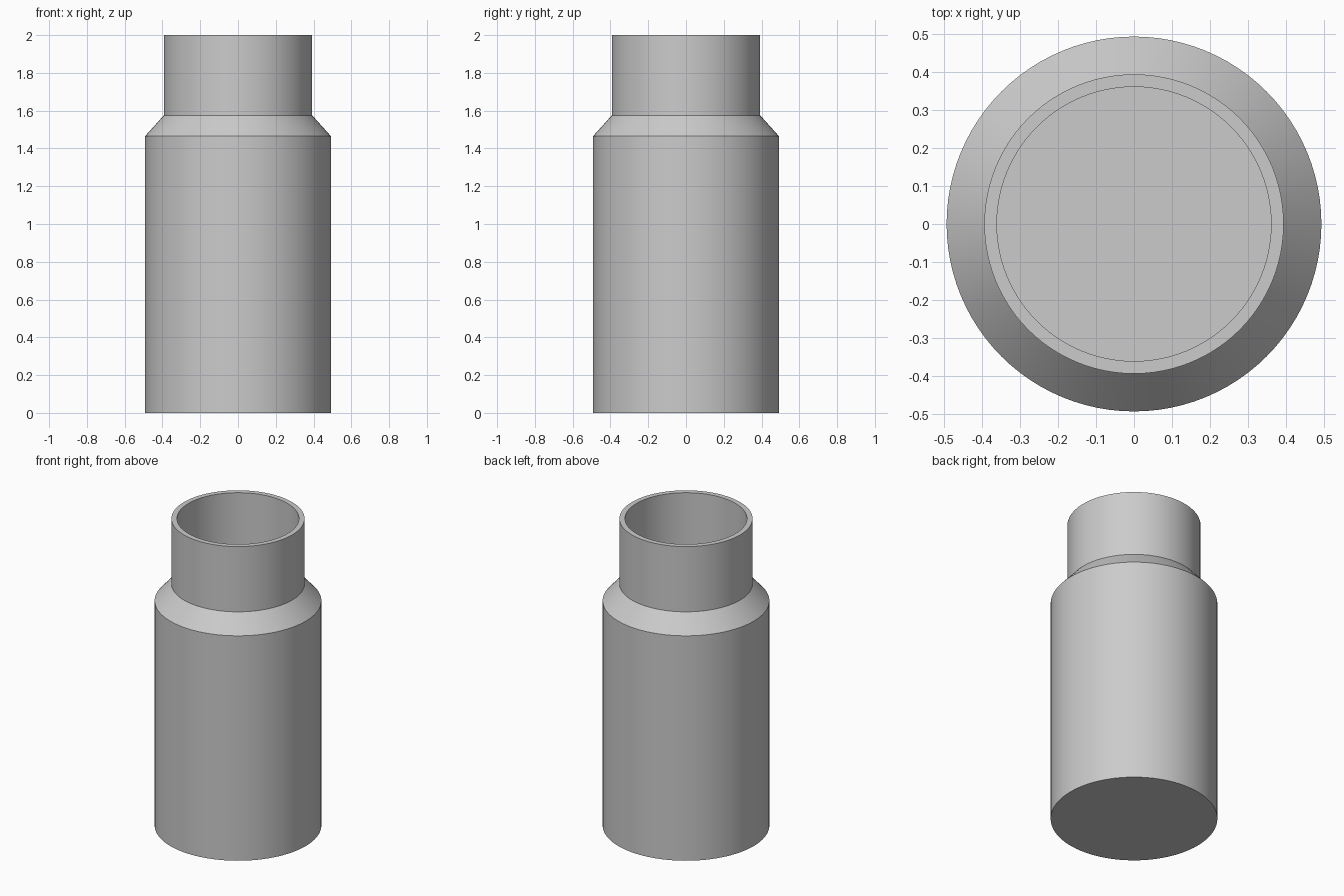
import bpy
import bmesh
import math

cube = bpy.data.objects.get("Cube")
if cube:
    bpy.data.objects.remove(cube, do_unlink=True)

SEGMENTS = 96
BODY_R, NECK_R, BORE_R = 0.492, 0.393, 0.36
SHOULDER_LOW, SHOULDER_TOP, HEIGHT = 1.465, 1.575, 2.0
WALL = NECK_R - BORE_R

# Plain grey material
grey = bpy.data.materials.new("grey")
grey.use_nodes = True
colour = (0.6, 0.6, 0.6, 1)
grey.diffuse_color = colour
grey.node_tree.nodes["Principled BSDF"].inputs["Base Color"].default_value = colour


def lathe(name, profile):
    """Revolve (radius, height) points about z and cap both end rings."""
    bm = bmesh.new()
    rings = []
    for r, z in profile:
        angles = [math.tau * i / SEGMENTS for i in range(SEGMENTS)]
        rings.append([bm.verts.new((r * math.cos(a), r * math.sin(a), z)) for a in angles])
    for low, high in zip(rings, rings[1:]):
        for i in range(SEGMENTS):
            j = (i + 1) % SEGMENTS
            bm.faces.new((low[i], low[j], high[j], high[i]))
    bm.faces.new(rings[0][::-1])
    bm.faces.new(rings[-1])
    mesh = bpy.data.meshes.new(name)
    bm.to_mesh(mesh)
    bm.free()
    mesh.materials.append(grey)
    obj = bpy.data.objects.new(name, mesh)
    bpy.context.collection.objects.link(obj)
    return obj


# Hollow bottle: outside wall up to the lip, then the inside wall down to the floor
bottle = lathe("bottle", [
    (BODY_R, 0),
    (BODY_R, SHOULDER_LOW),
    (NECK_R, SHOULDER_TOP),
    (NECK_R, HEIGHT),
    (BORE_R, HEIGHT),
    (BORE_R, SHOULDER_TOP - WALL / 2),
    (BODY_R - WALL, SHOULDER_LOW - WALL / 2),
    (BODY_R - WALL, WALL),
])

# Smooth walls with crisp rims
bpy.ops.object.select_all(action="DESELECT")
bottle.select_set(True)
bpy.context.view_layer.objects.active = bottle
bpy.ops.object.shade_smooth_by_angle(angle=math.radians(30))
